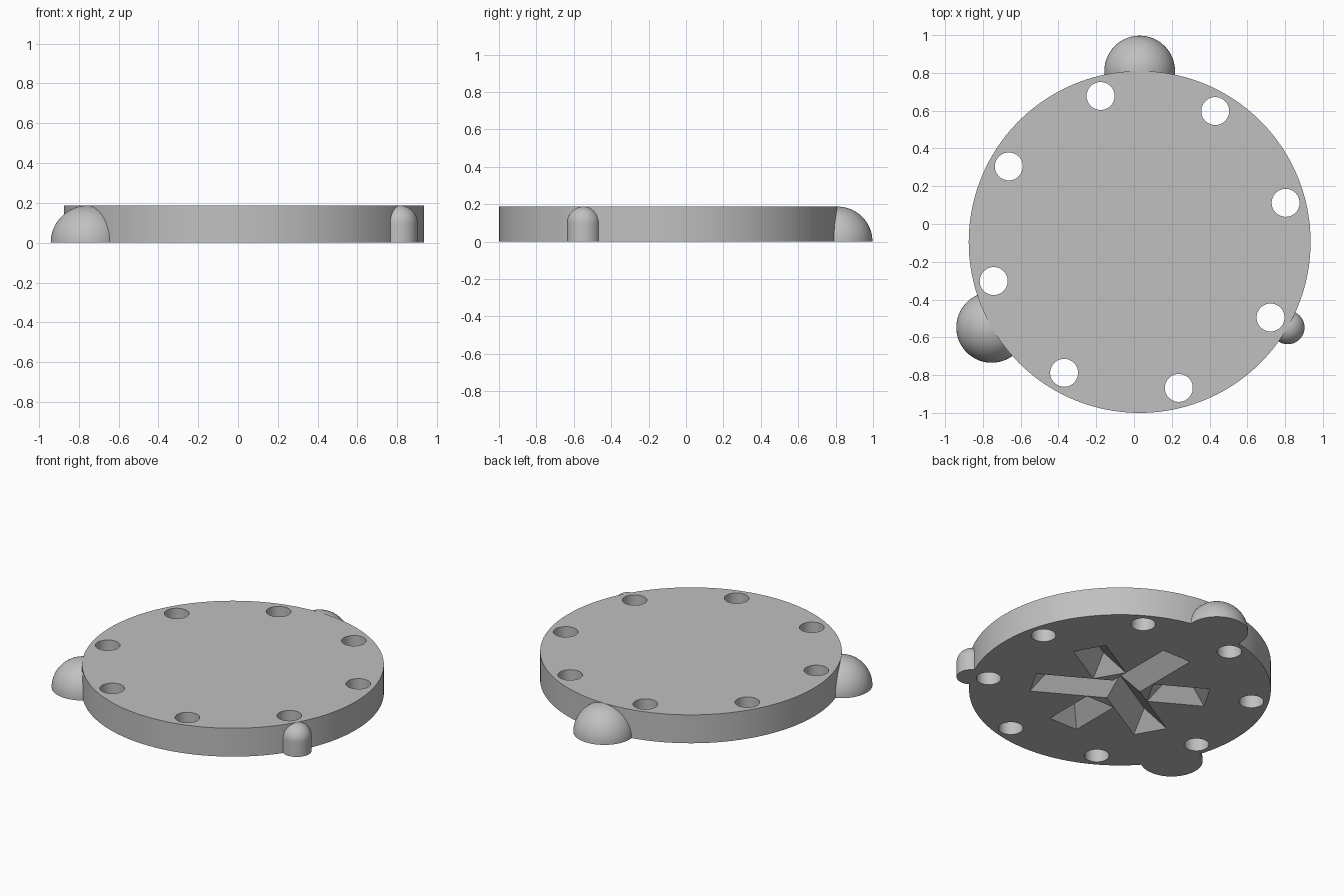
import bpy, bmesh
from math import sin, cos, pi, radians
from mathutils import Matrix, Vector

cube = bpy.data.objects.get("Cube")
if cube:
    bpy.data.objects.remove(cube, do_unlink=True)

CENTER = Vector((0.03, -0.095, 0))
RADIUS, HEIGHT = 0.905, 0.188

grey = bpy.data.materials.new("plain grey")
grey.use_nodes = True
colour = (0.53, 0.53, 0.53, 1)
grey.diffuse_color = colour
grey.node_tree.nodes["Principled BSDF"].inputs["Base Color"].default_value = colour


def polar(r, degrees, z=0):
    a = radians(degrees)
    return CENTER + Vector((r * cos(a), r * sin(a), z))


def make_object(name, bm):
    bmesh.ops.recalc_face_normals(bm, faces=bm.faces)
    mesh = bpy.data.meshes.new(name)
    bm.to_mesh(mesh)
    bm.free()
    mesh.materials.append(grey)
    obj = bpy.data.objects.new(name, mesh)
    bpy.context.collection.objects.link(obj)
    return obj


def cylinder(name, location, radius, z0, z1, sides):
    bm = bmesh.new()
    bmesh.ops.create_cone(bm, cap_ends=True, segments=sides, radius1=radius, radius2=radius,
                          depth=z1 - z0,
                          matrix=Matrix.Translation(location + Vector((0, 0, (z0 + z1) / 2))))
    return make_object(name, bm)


def dome(name, location, radius, stem):
    # Half-round profile with an optional straight stem, spun about z
    points = [(0, 0)] + ([(radius, 0)] if stem else [])
    steps = 20
    points += [(radius * cos(i * pi / 2 / steps), stem + radius * sin(i * pi / 2 / steps))
               for i in range(steps)] + [(0, stem + radius)]
    bm = bmesh.new()
    verts = [bm.verts.new((r, 0, z)) for r, z in points]
    edges = [bm.edges.new(pair) for pair in zip(verts, verts[1:])]
    bmesh.ops.spin(bm, geom=verts + edges, cent=(0, 0, 0), axis=(0, 0, 1),
                   angle=2 * pi, steps=64)
    bmesh.ops.remove_doubles(bm, verts=bm.verts, dist=1e-5)
    bmesh.ops.translate(bm, verts=bm.verts, vec=location)
    return make_object(name, bm)


def groove(name, degrees, inner, outer, half, hipped):
    # V-shaped trough with 45 degree walls, opening just below the base
    extra = 0.02
    w = half + extra
    start = inner - extra if hipped else inner
    ridge_start = inner + half if hipped else inner
    end, ridge_end = outer + extra, outer - half
    bm = bmesh.new()
    a, b, c, d, e, f = [bm.verts.new(v) for v in (
        (start, -w, -extra), (end, -w, -extra), (end, w, -extra), (start, w, -extra),
        (ridge_start, 0, half), (ridge_end, 0, half))]
    for face in ((a, d, c, b), (a, b, f, e), (c, d, e, f), (b, c, f), (d, a, e)):
        bm.faces.new(face)
    bm.transform(Matrix.Translation(CENTER) @ Matrix.Rotation(radians(degrees), 4, "Z"))
    return make_object(name, bm)


def combine(target, other, operation):
    mod = target.modifiers.new(operation.lower(), "BOOLEAN")
    mod.operation, mod.solver, mod.object = operation, "EXACT", other
    bpy.context.view_layer.objects.active = target
    bpy.ops.object.modifier_apply(modifier=mod.name)
    bpy.data.objects.remove(other, do_unlink=True)


# Round plate
plate = cylinder("round_plate", CENTER, RADIUS, 0, HEIGHT, 160)

# Two large domes and one slim round-topped peg on the rim
combine(plate, dome("back_dome", polar(RADIUS, 90), 0.187, 0), "UNION")
combine(plate, dome("right_dome", polar(RADIUS, 210), 0.187, 0), "UNION")
combine(plate, dome("left_peg", polar(RADIUS, 330), 0.089, 0.098), "UNION")

# Ring of eight through holes
for i in range(8):
    hole = cylinder("hole_cutter", polar(0.8, 15 + 45 * i), 0.074, -0.1, 0.3, 48)
    combine(plate, hole, "DIFFERENCE")

# Underside star: three joined troughs and three separate ones between them
for i in range(3):
    combine(plate, groove("long_groove", 90 + 120 * i, 0, 0.53, 0.105, False), "DIFFERENCE")
for i in range(3):
    combine(plate, groove("short_groove", 30 + 120 * i, 0.184, 0.53, 0.104, True), "DIFFERENCE")

# Smooth the round walls and keep the rims crisp
bpy.ops.object.select_all(action="DESELECT")
plate.select_set(True)
bpy.context.view_layer.objects.active = plate
bpy.ops.object.shade_smooth_by_angle(angle=radians(30))
